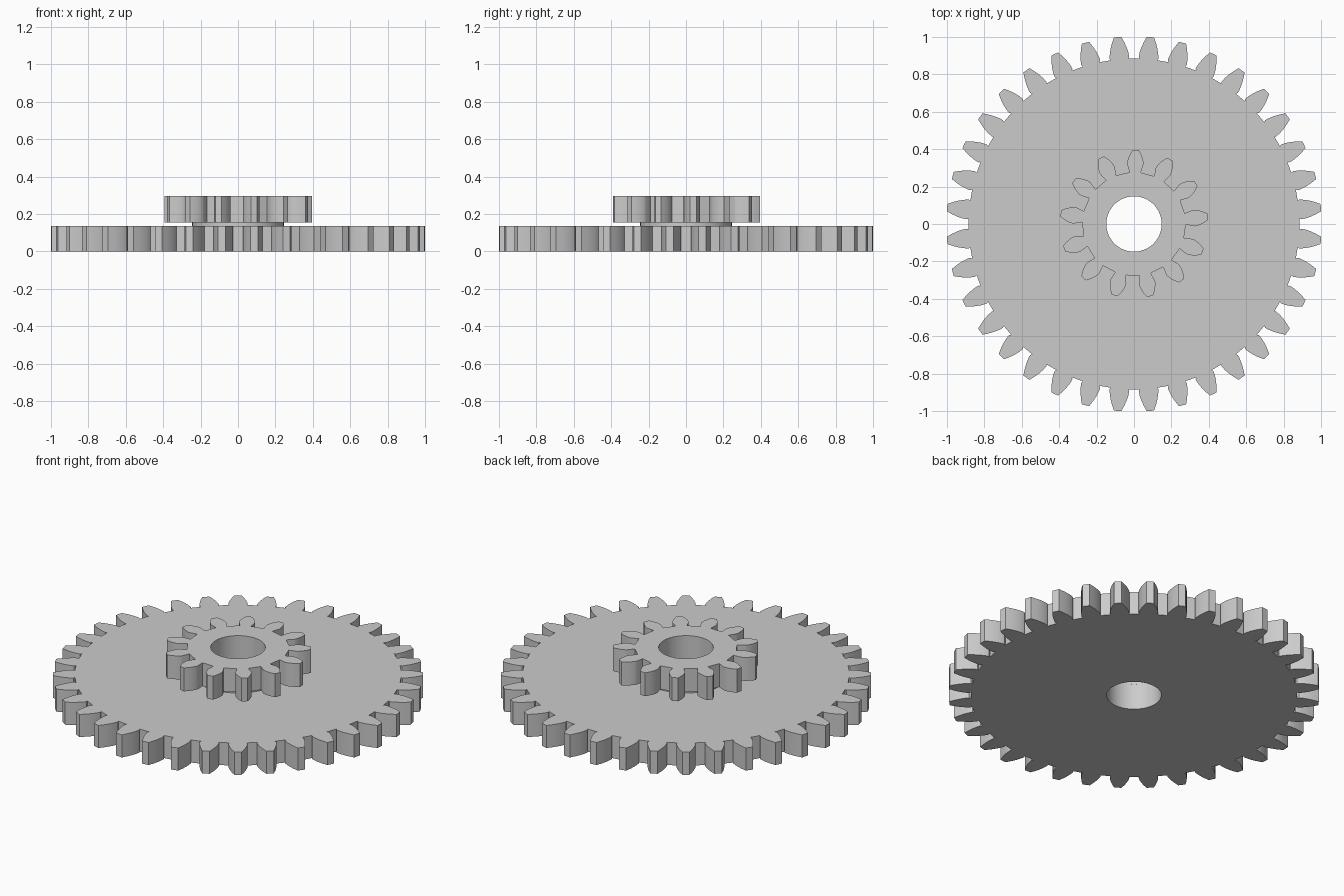
import bpy
import bmesh
from math import acos, cos, pi, radians, sin, sqrt, tan

if "Cube" in bpy.data.objects:
    bpy.data.objects.remove(bpy.data.objects["Cube"], do_unlink=True)

MODULE = 0.0528
PRESSURE = radians(20)
BORE = 0.148

# One grey for the whole part
grey = bpy.data.materials.new("light_grey")
grey.use_nodes = True
colour = (0.6, 0.6, 0.6, 1)
grey.diffuse_color = colour
grey.node_tree.nodes["Principled BSDF"].inputs["Base Color"].default_value = colour


def polar(bm, r, a):
    return bm.verts.new((r * cos(a), r * sin(a), 0))


def ring_face(bm, inner, outer):
    """Flat quads between two circles of vertices."""
    n = len(inner)
    for i in range(n):
        j = (i + 1) % n
        bm.faces.new((inner[i], outer[i], outer[j], inner[j]))


def finish(bm, name, bottom, top):
    """Extrude the flat outline into a solid object."""
    flat = bm.faces[:]
    result = bmesh.ops.extrude_face_region(bm, geom=flat, use_keep_orig=True)
    for v in result["geom"]:
        if isinstance(v, bmesh.types.BMVert):
            v.co.z = top - bottom
    bmesh.ops.recalc_face_normals(bm, faces=bm.faces[:])
    mesh = bpy.data.meshes.new(name)
    bm.to_mesh(mesh)
    bm.free()
    mesh.materials.append(grey)
    obj = bpy.data.objects.new(name, mesh)
    bpy.context.collection.objects.link(obj)
    obj.location.z = bottom
    bpy.ops.object.select_all(action="DESELECT")
    obj.select_set(True)
    bpy.context.view_layer.objects.active = obj
    bpy.ops.object.shade_smooth_by_angle(angle=radians(25))


def gear(name, teeth, start, root_half, bottom, top):
    """Spur gear with involute tooth flanks and a round bore."""
    pitch = MODULE * teeth / 2
    base, tip, root = pitch * cos(PRESSURE), pitch + MODULE, pitch - 1.25 * MODULE
    step = 2 * pi / teeth
    inv = lambda a: tan(a) - a
    # Flank as (radius, half angle), from the root to the tip
    flank = []
    for i in range(6):
        r = base + (tip - base) * (i / 5) ** 1.5
        flank.append((r, step / 4 + inv(PRESSURE) - inv(acos(base / r))))
    half = root_half / root

    bm = bmesh.new()
    inner, outer = [], []
    for k in range(teeth):
        a = start + k * step
        angles = (a - half, a, a + half, a + step / 2)
        inner += [polar(bm, BORE, t) for t in angles]
        flat_gap = root * cos(step / 2 - half)
        left, mid, right = [polar(bm, root, t) for t in angles[:3]]
        outer += [left, mid, right, polar(bm, flat_gap, angles[3])]
        up = [polar(bm, r, a + h) for r, h in flank]
        down = [polar(bm, r, a - h) for r, h in reversed(flank)]
        bm.faces.new([left, mid, right] + up + down)
    ring_face(bm, inner, outer)
    finish(bm, name, bottom, top)


# Large gear, spacer hub and small gear, stacked
gear("large_gear", 36, radians(5), 0.046, 0, 0.135)

hub = bmesh.new()
turns = [2 * pi * i / 72 for i in range(72)]
ring_face(hub, [polar(hub, BORE, t) for t in turns], [polar(hub, 0.245, t) for t in turns])
finish(hub, "spacer_hub", 0.135, 0.155)

gear("small_gear", 13, radians(88.7), 0.03, 0.155, 0.295)
